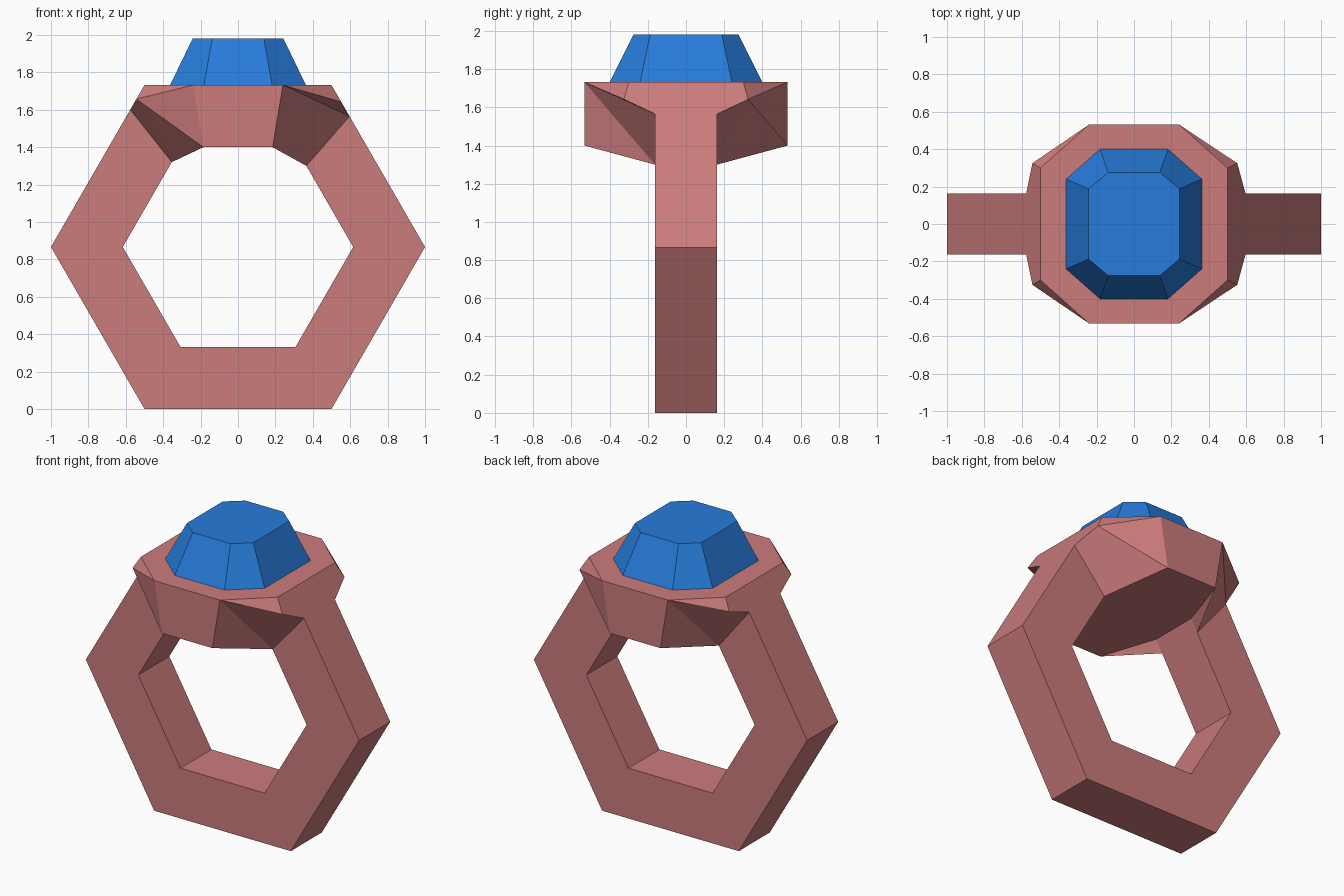
import bpy
import bmesh
from math import sqrt

if "Cube" in bpy.data.objects:
    bpy.data.objects.remove(bpy.data.objects["Cube"], do_unlink=True)


def make_material(name, color):
    mat = bpy.data.materials.new(name)
    mat.use_nodes = True
    mat.diffuse_color = (*color, 1)
    mat.node_tree.nodes["Principled BSDF"].inputs["Base Color"].default_value = (*color, 1)
    return mat


def make_object(name, polygons, mat):
    """Build one welded flat-shaded mesh from a list of polygons."""
    bm = bmesh.new()
    for poly in polygons:
        bm.faces.new([bm.verts.new(p) for p in poly])
    bmesh.ops.remove_doubles(bm, verts=bm.verts, dist=0.0005)
    bmesh.ops.recalc_face_normals(bm, faces=bm.faces)
    mesh = bpy.data.meshes.new(name)
    bm.to_mesh(mesh)
    bm.free()
    mesh.materials.append(mat)
    obj = bpy.data.objects.new(name, mesh)
    bpy.context.collection.objects.link(obj)
    return obj


rose = make_material("rose metal", (0.6, 0.2, 0.2))
blue = make_material("blue gem", (0.02, 0.2, 0.7))

# Ring dimensions: a hexagonal hoop standing on one flat side
R, r, HALF = 1.0, 0.616, 0.162
MID = R * sqrt(3) / 2
TOP, UNDER = 2 * MID, MID + r * sqrt(3) / 2


def on_slope(radius, z):
    """Half width of a hexagon of this radius at a height above its middle."""
    return radius - (z - MID) / sqrt(3)


def half_path(radius, z_end):
    """Hexagon outline on one side, from the setting down to the base."""
    return [(on_slope(radius, z_end), z_end), (radius, MID),
            (radius / 2, MID - radius * sqrt(3) / 2)]


# Heights where the hoop meets the setting: (side, outer, inner, shoulder)
SIDES = [(1, 1.565, 1.30, 1.642), (-1, 1.60, 1.32, 1.657)]


def full_path(radius, column):
    right, left = [[(s[0] * x, z) for x, z in half_path(radius, s[column])] for s in SIDES]
    return right + left[::-1]


faces = []

# Hoop: outer, inner, front and back walls
outer, inner = full_path(R, 1), full_path(r, 2)
for i in range(len(outer) - 1):
    for path in (outer, inner):
        (x0, z0), (x1, z1) = path[i:i + 2]
        faces.append([(x0, -HALF, z0), (x1, -HALF, z1), (x1, HALF, z1), (x0, HALF, z0)])
    for y in (-HALF, HALF):
        faces.append([(x, y, z) for x, z in
                      (outer[i], outer[i + 1], inner[i + 1], inner[i])])

# Setting: faceted corners, flat front and back, end slopes, top and underside
corner = {}
for sx, z_out, z_in, z_mid in SIDES:
    for sy in (-1, 1):
        c = (sx * R / 2, sy * 0.30, TOP)
        t = (sx * 0.24, sy * 0.532, TOP)
        b = (sx * 0.185, sy * 0.532, UNDER)
        m = (sx * on_slope(R, z_mid), sy * 0.325, z_mid)
        u = (sx * on_slope(R, z_out), sy * HALF, z_out)
        l = (sx * on_slope(r, z_in), sy * HALF, z_in)
        k = (sx * r / 2, sy * HALF, UNDER)
        corner[sx, sy] = dict(c=c, t=t, b=b, m=m, u=u, l=l, k=k)
        faces += [[c, t, m], [k, l, b]]
        # opposite corners share the same crease direction
        if sx * sy > 0:
            faces += [[m, t, b], [m, b, l], [m, l, u]]
        else:
            faces += [[t, b, l], [t, l, u], [t, u, m]]

for sy in (-1, 1):
    p, q = corner[1, sy], corner[-1, sy]
    faces.append([p["t"], q["t"], q["b"], p["b"]])
for sx in (-1, 1):
    p, q = corner[sx, -1], corner[sx, 1]
    faces.append([p["c"], p["m"], p["u"], q["u"], q["m"], q["c"]])
    faces.append([p["k"], p["l"], q["l"], q["k"]])


def loop_round(first, second):
    """Eight-sided outline through two named points of every corner."""
    pts = []
    for key in ((1, 1), (-1, 1), (-1, -1), (1, -1)):
        pair = [corner[key][first], corner[key][second]]
        pts += pair if key[0] * key[1] > 0 else pair[::-1]
    return pts


faces += [loop_round("c", "t"), loop_round("k", "b")]
make_object("ring_band_and_setting", faces, rose)


# Gem: tapered block with cut corners
def octagon(x, y, cut_x, cut_y, z):
    quarter = [(x, cut_y), (cut_x, y)]
    pts = []
    for sx, sy in ((1, 1), (-1, 1), (-1, -1), (1, -1)):
        pair = [(sx * a, sy * b, z) for a, b in quarter]
        pts += pair if sx * sy > 0 else pair[::-1]
    return pts


base = octagon(0.363, 0.40, 0.182, 0.24, TOP)
table = octagon(0.243, 0.276, 0.138, 0.188, 1.98)
gem = [base, table]
for i in range(8):
    j = (i + 1) % 8
    gem.append([base[i], base[j], table[j], table[i]])
make_object("gem", gem, blue)
